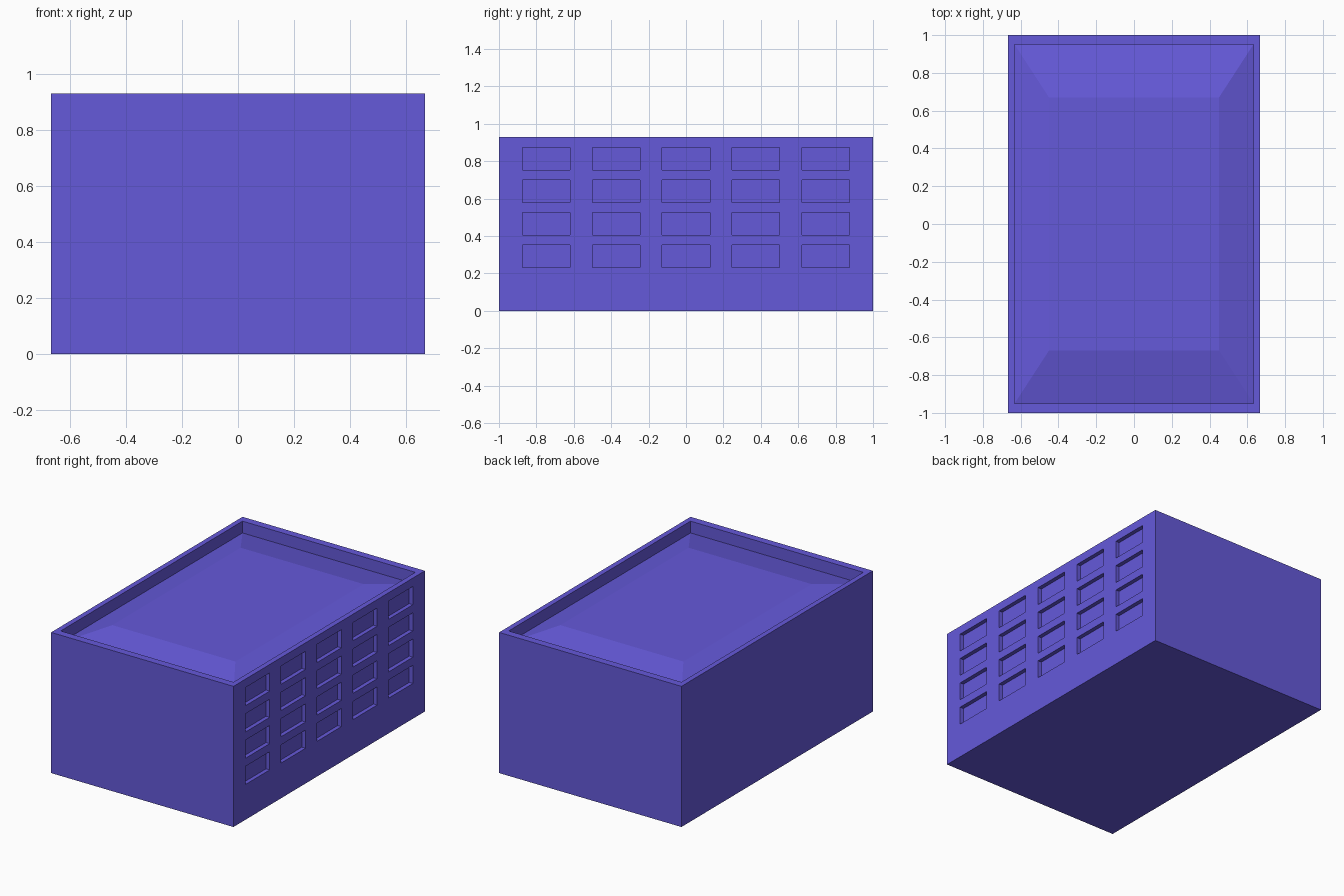
import bpy
import bmesh

if "Cube" in bpy.data.objects:
    bpy.data.objects.remove(bpy.data.objects["Cube"])

HX, HY, H = 0.667, 1.0, 0.93
COLS, ROWS = 5, 4
WIN_W, WIN_H, WIN_DEPTH = 0.254, 0.12, 0.027
COL_STEP, ROW_STEP, ROW_START = 0.374, 0.1737, 0.293

bm = bmesh.new()

# Main block
bmesh.ops.create_cube(bm, size=1)
for v in bm.verts:
    v.co = (v.co.x * 2 * HX, v.co.y * 2 * HY, (v.co.z + 0.5) * H)
bm.normal_update()


def ring(face, hx, hy, z):
    """Inset a face and place its new inner corners on a given rectangle."""
    bmesh.ops.inset_individual(bm, faces=[face], thickness=0.01)
    for v in face.verts:
        v.co = (hx if v.co.x > 0 else -hx, hy if v.co.y > 0 else -hy, z)


# Parapet rim, inner wall and low hipped roof
roof = max(bm.faces, key=lambda f: f.normal.z)
ring(roof, 0.632, 0.95, H)
ring(roof, 0.632, 0.95, 0.852)
ring(roof, 0.45, 0.67, 0.91)
bm.normal_update()


def wall_faces():
    return [f for f in bm.faces
            if f.normal.x > 0.99 and f.calc_center_median().x > HX - 0.001]


def cut(axis, pos):
    """Slice the right wall only."""
    faces = wall_faces()
    geom = faces + list({e for f in faces for e in f.edges}) \
        + list({v for f in faces for v in f.verts})
    co, no = [0, 0, 0], [0, 0, 0]
    co[axis], no[axis] = pos, 1
    bmesh.ops.bisect_plane(bm, geom=geom, dist=1e-5, plane_co=co, plane_no=no)
    bm.normal_update()


# Recessed windows in the right wall
ys = [(i - (COLS - 1) / 2) * COL_STEP for i in range(COLS)]
zs = [ROW_START + j * ROW_STEP for j in range(ROWS)]
for y in ys:
    for s in (-0.5, 0.5):
        cut(1, y + s * WIN_W)
for z in zs:
    for s in (-0.5, 0.5):
        cut(2, z + s * WIN_H)


def is_window(f):
    c = f.calc_center_median()
    return any(abs(c.y - y) < 0.01 for y in ys) and any(abs(c.z - z) < 0.01 for z in zs)


windows = [f for f in wall_faces() if is_window(f)]
bmesh.ops.inset_individual(bm, faces=windows, thickness=0)
for f in windows:
    for v in f.verts:
        v.co.x = HX - WIN_DEPTH
bmesh.ops.recalc_face_normals(bm, faces=bm.faces)

mesh = bpy.data.meshes.new("building")
bm.to_mesh(mesh)
bm.free()
building = bpy.data.objects.new("building", mesh)
bpy.context.collection.objects.link(building)

# Violet paint
paint = bpy.data.materials.new("violet")
paint.diffuse_color = (0.13, 0.10, 0.70, 1)
paint.use_nodes = True
paint.node_tree.nodes["Principled BSDF"].inputs["Base Color"].default_value = paint.diffuse_color
mesh.materials.append(paint)
